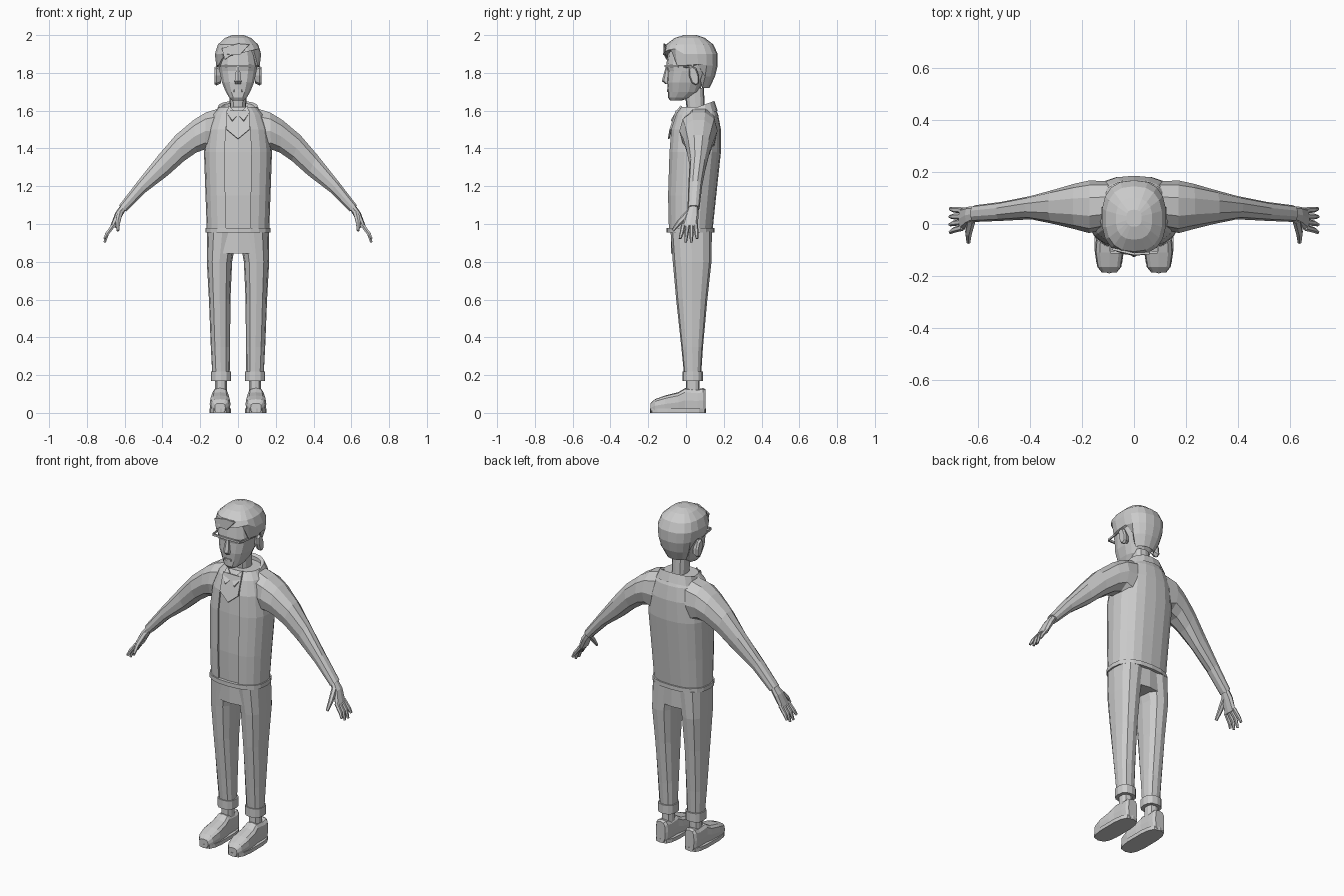
import bpy
import bmesh
import math
from mathutils import Vector

default_cube = bpy.data.objects.get("Cube")
if default_cube:
    bpy.data.objects.remove(default_cube, do_unlink=True)

clay = bpy.data.materials.new("plain grey")
clay.use_nodes = True
clay.diffuse_color = (0.6, 0.6, 0.6, 1)
clay.node_tree.nodes["Principled BSDF"].inputs["Base Color"].default_value = clay.diffuse_color


def finish(name, mesh_builder):
    """Turn a bmesh into a flat shaded, single colour object."""
    bmesh.ops.remove_doubles(mesh_builder, verts=mesh_builder.verts, dist=0.0005)
    bmesh.ops.recalc_face_normals(mesh_builder, faces=mesh_builder.faces)
    mesh = bpy.data.meshes.new(name)
    mesh_builder.to_mesh(mesh)
    mesh_builder.free()
    mesh.materials.append(clay)
    part = bpy.data.objects.new(name, mesh)
    bpy.context.collection.objects.link(part)
    return part


def ring(center, across, depth, sides=12, power=0.8):
    """Rounded-box cross-section spanned by two half-axis vectors."""
    center, across, depth = Vector(center), Vector(across), Vector(depth)
    points = []
    for i in range(sides):
        angle = math.tau * i / sides - math.pi / 2
        c, s = math.cos(angle), math.sin(angle)
        points.append(center + across * math.copysign(abs(c) ** power, c)
                      + depth * math.copysign(abs(s) ** power, s))
    return points


def level(z, half_width, front, back, middle=0, sides=12, power=0.8, tilt=0):
    """Horizontal cross-section; tilt raises its back."""
    center = (middle, (front + back) / 2, z)
    half_depth = (back - front) / 2
    return ring(center, (half_width, 0, 0), (0, half_depth, half_depth * tilt), sides, power)


def loft(rings, caps=True):
    """Skin a list of equal cross-sections."""
    bm = bmesh.new()
    rows = [[bm.verts.new(p) for p in points] for points in rings]
    for low, high in zip(rows, rows[1:]):
        for i in range(len(low)):
            j = (i + 1) % len(low)
            bm.faces.new((low[i], low[j], high[j], high[i]))
    if caps:
        bm.faces.new(rows[0])
        bm.faces.new(rows[-1])
    return bm


def tube(name, path, radii, sides=6):
    """Tapered tube through a few points."""
    path = [Vector(p) for p in path]
    rings = []
    for i, (point, radius) in enumerate(zip(path, radii)):
        along = (path[min(i + 1, len(path) - 1)] - path[max(i - 1, 0)]).normalized()
        side = along.cross(Vector((0, 1, 0))).normalized()
        rings.append(ring(point, side * radius, side.cross(along) * radius, sides, 1))
    return finish(name, loft(rings))


def plate(name, points, thickness=0.009):
    """Thin polygon with a little thickness."""
    bm = bmesh.new()
    bm.faces.new([bm.verts.new(p) for p in points])
    part = finish(name, bm)
    solid = part.modifiers.new("thickness", "SOLIDIFY")
    solid.thickness = thickness
    solid.offset = 0
    return part


# Jacket body with a recessed front placket
jacket_rows = [(0.96, 0.165, -0.095, 0.14), (1.15, 0.172, -0.1, 0.16), (1.38, 0.18, -0.093, 0.185),
               (1.5, 0.165, -0.083, 0.185), (1.58, 0.135, -0.058, 0.17), (1.62, 0.1, -0.03, 0.15)]
jacket = loft([level(*row, sides=20) for row in jacket_rows])
placket = [f for f in jacket.faces
           if abs(f.calc_center_median().x) < 0.06 and f.calc_center_median().y < 0 and len(f.verts) == 4]
sunk = bmesh.ops.extrude_face_region(jacket, geom=placket)["geom"]
bmesh.ops.translate(jacket, vec=(0, 0.01, 0), verts=[v for v in sunk if isinstance(v, bmesh.types.BMVert)])
bmesh.ops.delete(jacket, geom=[f for f in placket if f.is_valid], context="FACES")
finish("jacket_body", jacket)
finish("jacket_hem", loft([level(z, 0.172, -0.103, 0.15, sides=20) for z in (0.955, 0.98)]))

# Standing collar, open at the front
collar = loft([level(z, width, front, back, sides=16, tilt=0.36) for z, width, front, back in
               [(1.56, 0.13, -0.055, 0.168), (1.617, 0.107, -0.04, 0.15),
                (1.612, 0.09, -0.025, 0.135), (1.56, 0.08, -0.02, 0.13)]], caps=False)
bmesh.ops.delete(collar, geom=[f for f in collar.faces if f.calc_center_median().y < 0
                               and abs(f.calc_center_median().x) < 0.03], context="FACES")
finish("jacket_collar", collar)

# Pointed neckline and small shirt collar
plate("neckline", [(-0.06, -0.05, 1.6), (-0.06, -0.083, 1.5), (0, -0.092, 1.45),
                   (0.06, -0.083, 1.5), (0.06, -0.05, 1.6)])
for s, side in ((1, "left"), (-1, "right")):
    plate(side + "_shirt_collar", [(0, -0.055, 1.575), (s * 0.05, -0.025, 1.625),
                                   (s * 0.06, -0.055, 1.585), (s * 0.03, -0.078, 1.545)])

# Neck, head and nose
finish("neck", loft([level(1.52, 0.05, 0, 0.11), level(1.6, 0.043, 0.005, 0.1),
                     level(1.72, 0.045, -0.01, 0.095)]))
head_rows = [(1.655, 0.032, -0.085, -0.02), (1.67, 0.048, -0.096, 0.03), (1.7, 0.066, -0.096, 0.07),
             (1.75, 0.087, -0.1, 0.09), (1.81, 0.1, -0.098, 0.13), (1.84, 0.104, -0.105, 0.14),
             (1.94, 0.09, -0.09, 0.12)]
finish("head", loft([level(*row, sides=14, power=0.75) for row in head_rows]))
finish("nose", loft([level(1.742, 0.018, -0.11, -0.08, sides=6), level(1.757, 0.02, -0.128, -0.08, sides=6),
                     level(1.83, 0.01, -0.108, -0.08, sides=6)]))
finish("mouth", loft([level(z, 0.024, -0.101, -0.08, sides=8) for z in (1.7, 1.712)]))


# Hair cap whose lower rim follows a hairline
def hairline(x, y):
    if y < -0.055:
        return 1.9 + x * 0.25
    if y < 0.015:
        return 1.825
    return 1.845 if y < 0.07 else 1.72


hair_rows = [(1.72, 0.07, -0.06, 0.125), (1.78, 0.1, -0.09, 0.153), (1.84, 0.117, -0.106, 0.168),
             (1.9, 0.124, -0.118, 0.168), (1.95, 0.108, -0.106, 0.145), (1.985, 0.07, -0.06, 0.1),
             (2.0, 0.03, -0.01, 0.055)]
hair = loft([level(*row, sides=18) for row in hair_rows])
for v in hair.verts:
    v.co.z = max(v.co.z, hairline(v.co.x, v.co.y))
finish("hair", hair)
plate("hair_fringe", [(-0.085, -0.095, 1.93), (-0.07, -0.1, 1.87), (-0.035, -0.112, 1.895),
                      (0.01, -0.117, 1.895), (0.06, -0.112, 1.95), (0, -0.115, 1.955)])
plate("brow_bar", [(-0.09, -0.108, 1.83), (0.09, -0.108, 1.83), (0.09, -0.108, 1.842), (-0.09, -0.108, 1.842)])

# Trouser seat
finish("trouser_seat", loft([level(z, 0.155, -0.08, 0.135) for z in (0.845, 0.99)]))

leg_rows = [(0.96, 0.083, 0.08, -0.082, 0.137), (0.8, 0.098, 0.067, -0.07, 0.135),
            (0.6, 0.097, 0.057, -0.052, 0.113), (0.35, 0.093, 0.051, -0.025, 0.09),
            (0.2, 0.09, 0.046, -0.01, 0.08)]
# Shoe sections: position along the foot, half width, height
shoe_rows = [(-0.187, 0.028, 0.05), (-0.165, 0.046, 0.072), (-0.11, 0.055, 0.092), (-0.04, 0.05, 0.11),
             (-0.005, 0.044, 0.132), (0.06, 0.043, 0.125), (0.09, 0.04, 0.132), (0.104, 0.03, 0.125)]
# Sleeve sections: top x, top z, bottom x, bottom z, front, back
sleeve_rows = [(0.09, 1.62, 0.13, 1.36, -0.02, 0.165), (0.17, 1.595, 0.175, 1.39, -0.035, 0.167),
               (0.235, 1.555, 0.22, 1.375, -0.02, 0.155), (0.33, 1.475, 0.285, 1.33, 0, 0.132),
               (0.42, 1.37, 0.37, 1.255, 0.018, 0.108), (0.53, 1.23, 0.49, 1.165, 0.012, 0.085),
               (0.63, 1.1, 0.59, 1.065, 0.008, 0.072)]

for s, side in ((1, "left"), (-1, "right")):
    # Leg, turned-up cuff and ankle
    finish(side + "_leg", loft([level(z, width, front, back, s * x) for z, x, width, front, back in leg_rows]))
    finish(side + "_trouser_cuff", loft([level(z, 0.053, -0.018, 0.09, s * 0.09) for z in (0.168, 0.22)]))
    finish(side + "_ankle", loft([level(z, 0.033, 0, 0.072, s * 0.09, sides=10) for z in (0.1, 0.18)]))

    # Shoe upper and sole
    def shoe_shell(scale, extra, offset):
        return loft([ring((s * 0.095, y, h * scale / 2 + offset), (w + extra, 0, 0),
                          (0, 0, h * scale / 2), 12, 0.6) for y, w, h in shoe_rows])
    finish(side + "_shoe", shoe_shell(0.98, 0, 0.002))
    finish(side + "_sole", loft([level(z, 0.058, -0.19, 0.107, s * 0.095, 14, 0.65) for z in (0, 0.022)]))

    # Sleeve
    sections = []
    for top_x, top_z, low_x, low_z, front, back in sleeve_rows:
        center = (s * (top_x + low_x) / 2, (front + back) / 2, (top_z + low_z) / 2)
        across = (s * (top_x - low_x) / 2, 0, (top_z - low_z) / 2)
        sections.append(ring(center, across, (0, (back - front) / 2, 0), 10, 0.9))
    finish(side + "_sleeve", loft(sections))

    # Palm, fingers and thumb
    palm = [ring((s * x, y, z), (s * thick, 0, thick * 0.5), (0, wide, 0), 8)
            for x, y, z, thick, wide in [(0.6, 0.04, 1.1, 0.016, 0.025), (0.632, 0.033, 1.05, 0.018, 0.034),
                                         (0.662, 0.018, 0.985, 0.013, 0.043)]]
    finish(side + "_palm", loft(palm))
    for i in range(4):
        base, tip = -0.014 + i * 0.022, -0.032 + i * 0.03
        drop = 0.02 if i in (0, 3) else 0
        tube(f"{side}_finger_{i + 1}", [(s * 0.658, base, 0.995), (s * 0.692, (base + tip) / 2, 0.95),
                                        (s * 0.706, tip, 0.903 + drop)], (0.012, 0.011, 0.007))
    tube(side + "_thumb", [(s * 0.625, 0.015, 1.06), (s * 0.636, -0.035, 1.01), (s * 0.636, -0.07, 0.965)],
         (0.017, 0.014, 0.008))

    # Ear and glasses arm
    finish(side + "_ear", loft([ring((s * x, 0.042, 1.785), (0, deep, 0), (0, -0.01, tall), 8) for x, deep, tall
                                in [(0.09, 0.018, 0.04), (0.113, 0.026, 0.052), (0.124, 0.02, 0.045)]]))
    plate(side + "_glasses_arm", [(s * 0.09, -0.106, 1.83), (s * 0.09, -0.106, 1.842),
                                  (s * 0.112, 0.04, 1.842), (s * 0.112, 0.04, 1.83)], 0.006)
